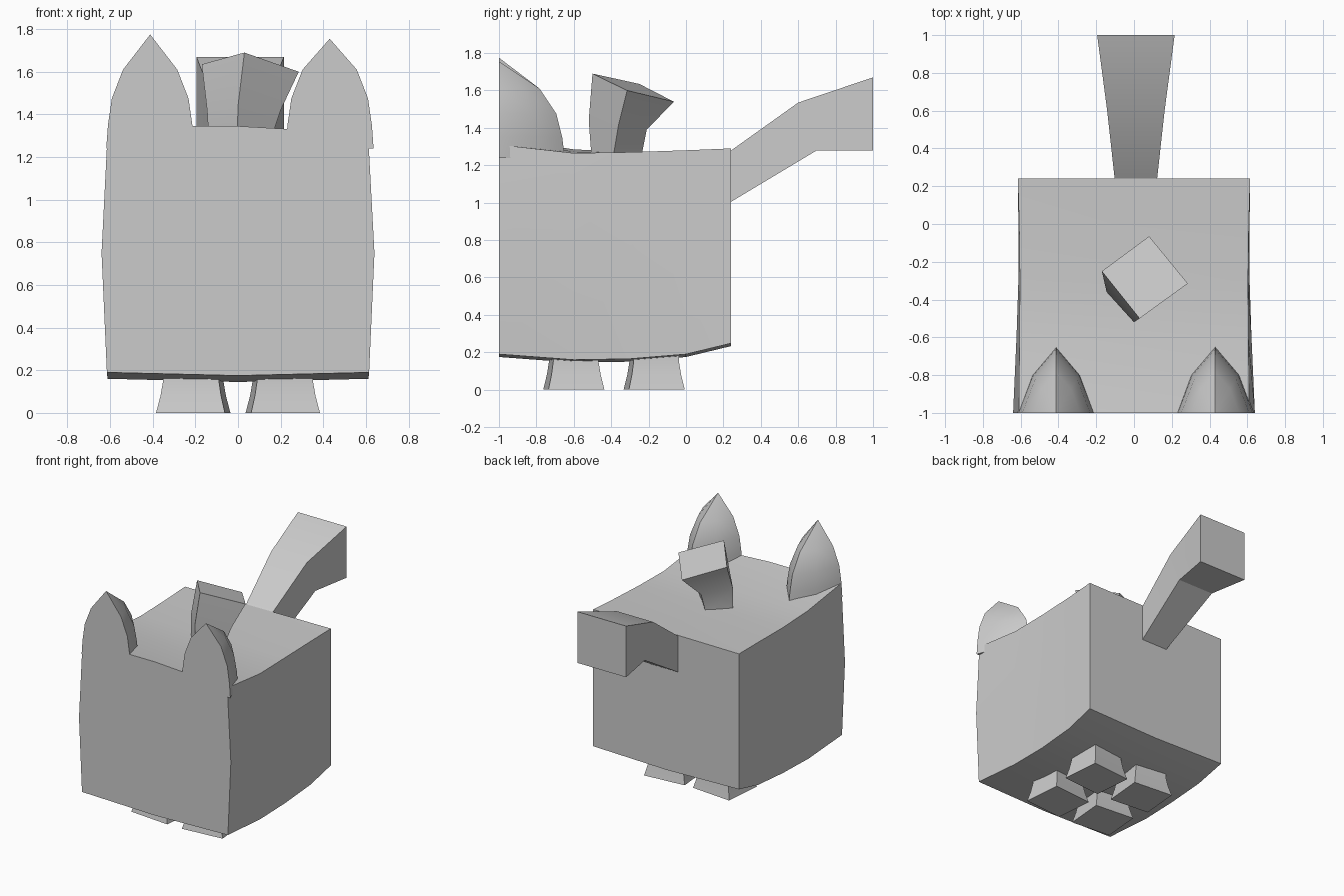
import bpy, bmesh, math

if "Cube" in bpy.data.objects:
    bpy.data.objects.remove(bpy.data.objects["Cube"])


def loft(name, rings, smooth=True):
    """Skin a list of equal-length point rings and cap both ends."""
    bm = bmesh.new()
    vs = [[bm.verts.new(p) for p in ring] for ring in rings]
    n = len(rings[0])
    for a, b in zip(vs, vs[1:]):
        for i in range(n):
            j = (i + 1) % n
            bm.faces.new((a[i], a[j], b[j], b[i]))
    bm.faces.new(vs[0])
    bm.faces.new(vs[-1])
    bmesh.ops.remove_doubles(bm, verts=bm.verts, dist=0.0005)
    bmesh.ops.recalc_face_normals(bm, faces=bm.faces)
    me = bpy.data.meshes.new(name)
    bm.to_mesh(me)
    bm.free()
    ob = bpy.data.objects.new(name, me)
    bpy.context.collection.objects.link(ob)
    if smooth:
        bpy.ops.object.select_all(action='DESELECT')
        bpy.context.view_layer.objects.active = ob
        ob.select_set(True)
        bpy.ops.object.shade_smooth_by_angle(angle=math.radians(30))
    return ob


# Body: bulging block, sections run front to back
# (y, half width bottom, middle, top, z bottom, z top left, centre, right)
sections = [
    (-1.00, 0.615, 0.640, 0.610, 0.190, 1.345, 1.345, 1.310),
    (-0.60, 0.612, 0.622, 0.606, 0.160, 1.285, 1.272, 1.265),
    (-0.30, 0.608, 0.612, 0.604, 0.165, 1.270, 1.268, 1.270),
    (0.00, 0.610, 0.612, 0.608, 0.190, 1.275, 1.275, 1.280),
    (0.24, 0.615, 0.615, 0.615, 0.248, 1.280, 1.285, 1.290),
]
loft("body", [
    [(-b, y, z0), (0, y, z0 - 0.015), (b, y, z0), (m, y, 0.75),
     (t, y, zr), (0, y, zc), (-t, y, zl), (-m, y, 0.75)]
    for y, b, m, t, z0, zl, zc, zr in sections])

# Legs: flared blocks, turned slightly outward
for side, sx in (("left", -1), ("right", 1)):
    for where, cy in (("front", -0.60), ("back", -0.17)):
        a = math.radians(5) * sx
        rings = []
        for z, s in ((0, 1), (0.08, 0.88), (0.15, 0.81), (0.22, 0.80)):
            ring = []
            for u, v in ((-1, -1), (1, -1), (1, 1), (-1, 1)):
                px, py = u * 0.162 * s, v * 0.15 * s
                ring.append((0.21 * sx + px * math.cos(a) - py * math.sin(a),
                             cy + px * math.sin(a) + py * math.cos(a), z))
            rings.append(ring)
        loft(f"{where}_{side}_leg", rings)

# Ears: flat fronted pointed shells with a ridge at the back
outline = [(-1, 0), (-0.62, 0.58), (0, 1), (0.62, 0.58), (1, 0)]
for side, cx, top in (("left", -0.412, 1.775), ("right", 0.43, 1.755)):
    levels = ((1.24, 1.02), (1.35, 0.98), (1.475, 0.89),
              (1.61, 0.63), (top, 0.0))
    loft(f"{side}_ear", [
        [(cx + u * 0.202 * s, -1 + v * 0.345 * s, z) for u, v in outline]
        for z, s in levels])

# Top block: twisted square post with a tilted top
loft("top_post", [
    [(-0.005, -0.505, 1.24), (0.14, -0.39, 1.24),
     (0.0, -0.24, 1.24), (-0.135, -0.37, 1.24)],
    [(0.0, -0.52, 1.44), (0.20, -0.36, 1.42),
     (0.02, -0.21, 1.39), (-0.145, -0.36, 1.42)],
    [(0.03, -0.50, 1.69), (0.285, -0.315, 1.60),
     (0.08, -0.065, 1.54), (-0.17, -0.25, 1.635)]])

# Tail: widening bent bar; (y top, z top, y bottom, z bottom, half width)
tail = [(0.20, 1.25, 0.20, 0.98, 0.108), (0.60, 1.535, 0.70, 1.28, 0.152),
        (1.00, 1.67, 1.00, 1.28, 0.205)]
loft("tail", [
    [(0.01 - w, yt, zt), (0.01 + w, yt, zt),
     (0.01 + w, yb, zb), (0.01 - w, yb, zb)]
    for yt, zt, yb, zb, w in tail])
